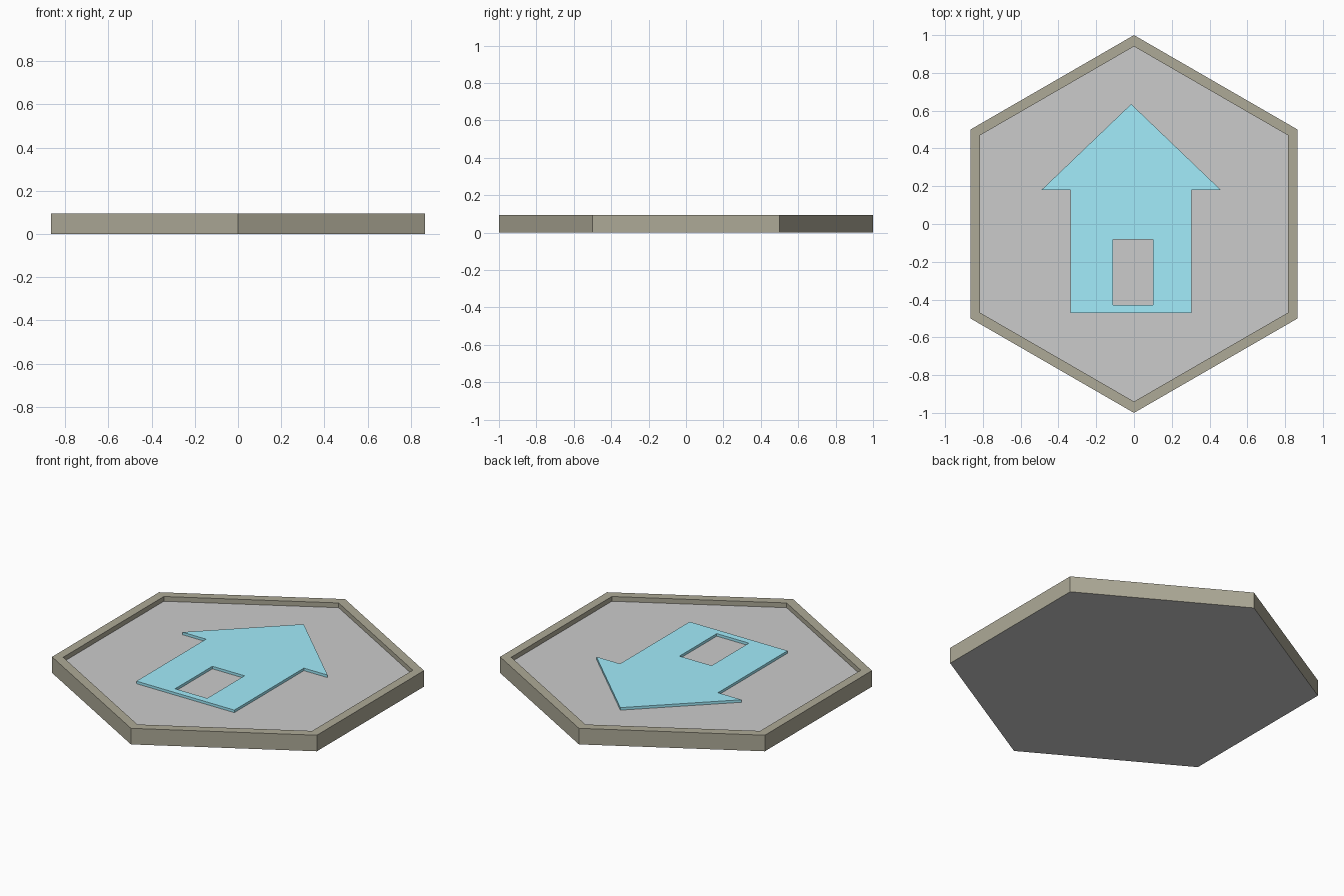
import bpy, bmesh, math

if "Cube" in bpy.data.objects:
    bpy.data.objects.remove(bpy.data.objects["Cube"])

HEIGHT = 0.095
FLOOR = 0.067
HOUSE_TOP = 0.082


def material(name, color):
    m = bpy.data.materials.new(name)
    m.diffuse_color = (*color, 1)
    m.use_nodes = True
    m.node_tree.nodes["Principled BSDF"].inputs["Base Color"].default_value = m.diffuse_color
    return m


olive = material("olive", (0.42, 0.40, 0.31))
blue = material("sky_blue", (0.36, 0.84, 0.97))
grey = material("grey", (0.8, 0.8, 0.8))

# Hexagonal tray: grey floor and underside, olive rim and sides
mesh = bpy.data.meshes.new("hex_tray")
tray = bpy.data.objects.new("hex_tray", mesh)
bpy.context.collection.objects.link(tray)
mesh.materials.append(olive)
mesh.materials.append(grey)


def hex_ring(bm, radius, z):
    return [bm.verts.new((radius * math.sin(i * math.pi / 3),
                          radius * math.cos(i * math.pi / 3), z)) for i in range(6)]


bm = bmesh.new()
rings = [hex_ring(bm, r, z) for r, z in
         ((1, 0), (1, HEIGHT), (0.94, HEIGHT), (0.94, FLOOR))]
for a, b in zip(rings, rings[1:]):
    for i in range(6):
        j = (i + 1) % 6
        bm.faces.new((a[i], a[j], b[j], b[i]))
for ring in (rings[0], rings[-1]):
    bm.faces.new(ring).material_index = 1
bmesh.ops.recalc_face_normals(bm, faces=bm.faces)
bm.to_mesh(mesh)
bm.free()

# House emblem: filled outline with a door opening, extruded above the floor
outline = [(-0.335, -0.47), (0.305, -0.47), (0.305, 0.18), (0.46, 0.18),
           (-0.015, 0.635), (-0.49, 0.18), (-0.335, 0.18)]
door = [(-0.11, -0.43), (-0.11, -0.082), (0.10, -0.082), (0.10, -0.43)]
curve = bpy.data.curves.new("house_emblem", 'CURVE')
curve.dimensions = '2D'
curve.fill_mode = 'BOTH'
half = (HOUSE_TOP - FLOOR + 0.002) / 2
curve.extrude = half
for pts in (outline, door):
    s = curve.splines.new('POLY')
    s.points.add(len(pts) - 1)
    for p, (x, y) in zip(s.points, pts):
        p.co = (x, y, 0, 1)
    s.use_cyclic_u = True
curve.materials.append(blue)
emblem = bpy.data.objects.new("house_emblem", curve)
emblem.location.z = HOUSE_TOP - half
bpy.context.collection.objects.link(emblem)
bpy.context.view_layer.objects.active = emblem
emblem.select_set(True)
bpy.ops.object.convert(target='MESH')
bpy.ops.object.shade_flat()
